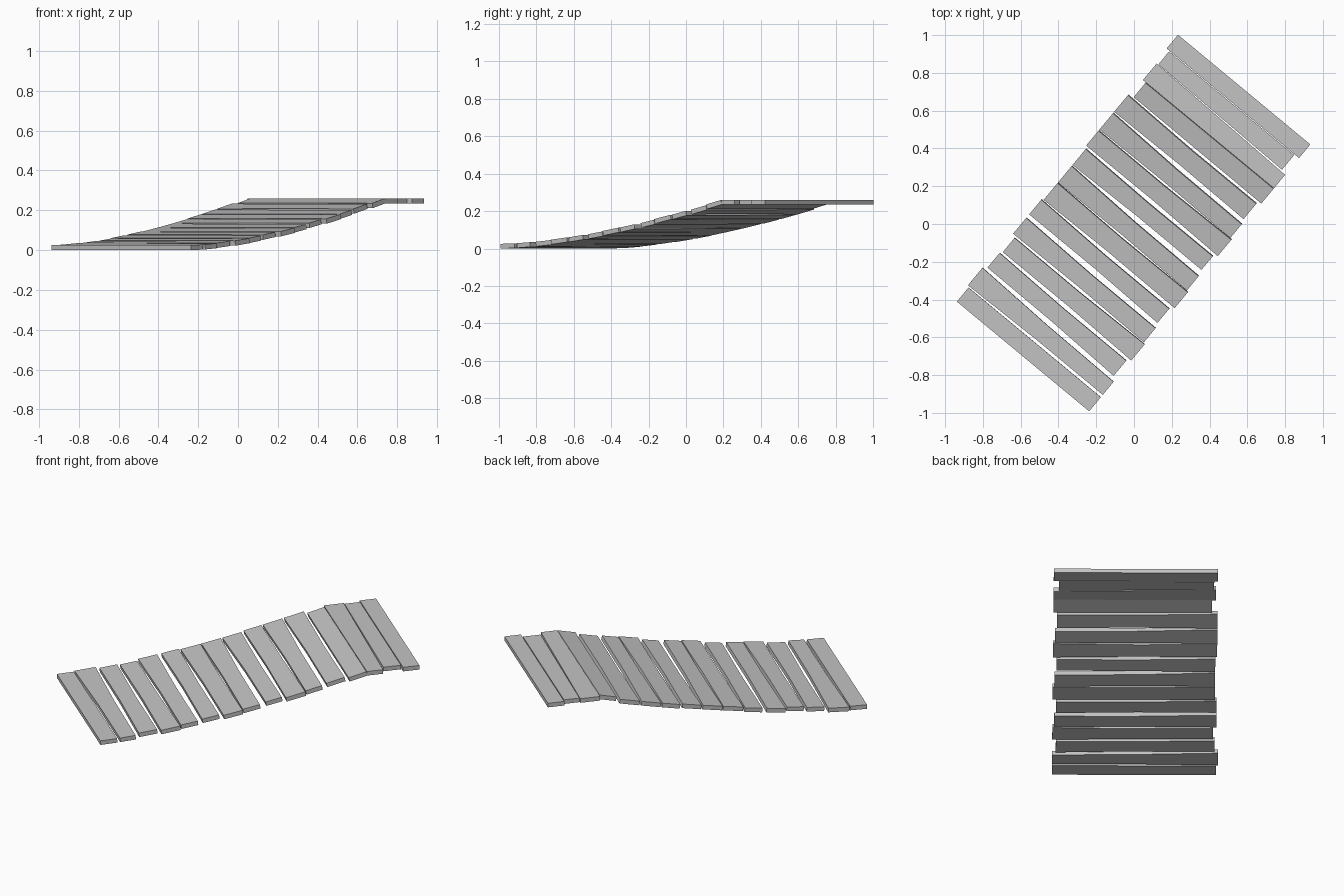
import bpy
import bmesh
from math import radians
from mathutils import Matrix

cube = bpy.data.objects.get("Cube")
if cube:
    bpy.data.objects.remove(cube, do_unlink=True)

THICKNESS = 0.025
TOP = 0.26
CREST = 0.617      # where the climb meets the level landing
FOOT = -0.9        # where the climb begins
WAIST = 0.005      # how far the long edges bow inwards
HEADING = Matrix.Rotation(radians(-39.65), 4, 'Z')

# One weathered wood colour
wood = bpy.data.materials.new("weathered_grey")
wood.use_nodes = True
grey = (0.55, 0.55, 0.55, 1.0)
wood.diffuse_color = grey
shader = wood.node_tree.nodes["Principled BSDF"]
shader.inputs["Base Color"].default_value = grey
shader.inputs["Roughness"].default_value = 0.8


def walkway_height(along):
    """Top surface of the walkway: a gentle rising curve, then level."""
    t = min(max((along - FOOT) / (CREST - FOOT), 0.0), 1.0)
    return THICKNESS + (TOP - THICKNESS) * t ** 1.57


def make_plank(name, left_end, right_end, left_edges, right_edges, waist):
    """Uneven board: two top quads thickened downwards."""
    l0, l1 = left_edges
    r0, r1 = right_edges
    stations = [
        (left_end, l0, l1),
        ((left_end + right_end) / 2, (l0 + r0) / 2 + waist, (l1 + r1) / 2 - waist),
        (right_end, r0, r1),
    ]
    bm = bmesh.new()
    rows = []
    for across, near, far in stations:
        rows.append([bm.verts.new((across, a, walkway_height(a))) for a in (near, far)])
    for a, b in zip(rows, rows[1:]):
        bm.faces.new((a[0], b[0], b[1], a[1]))
    bmesh.ops.transform(bm, matrix=HEADING, verts=bm.verts)
    mesh = bpy.data.meshes.new(name)
    bm.to_mesh(mesh)
    bm.free()
    mesh.materials.append(wood)
    plank = bpy.data.objects.new(name, mesh)
    bpy.context.collection.objects.link(plank)
    solid = plank.modifiers.new("thickness", 'SOLIDIFY')
    solid.thickness = THICKNESS
    solid.offset = -1.0


# Boards: both ends across, then near and far edge at each end
boards = [
    (-.46, .45, (-.915, -.818), (-.915, -.818)),
    (-.47, .45, (-.811, -.690), (-.802, -.712)),
    (-.45, .43, (-.673, -.572), (-.688, -.583)),
    (-.44, .45, (-.558, -.460), (-.566, -.455)),
    (-.46, .44, (-.448, -.339), (-.449, -.352)),
    (-.46, .43, (-.315, -.214), (-.324, -.227)),
    (-.45, .45, (-.207, -.092), (-.206, -.097)),
    (-.45, .44, (-.088, .025), (-.093, .005)),
    (-.45, .43, (.033, .142), (.041, .134)),
    (-.46, .45, (.158, .260), (.152, .264)),
    (-.46, .44, (.268, .380), (.268, .362)),
    (-.46, .43, (.390, .504), (.390, .495)),
    (-.43, .45, (.516, .614), (.513, .615)),
    (-.45, .45, (.617, .731), (.618, .711)),
    (-.44, .42, (.733, .822), (.721, .822)),
    (-.46, .45, (.826, .920), (.826, .920)),
]
for number, board in enumerate(boards, start=1):
    on_slope = 1 < number < 13
    make_plank(f"plank_{number}", *board, WAIST if on_slope else 0.0)
